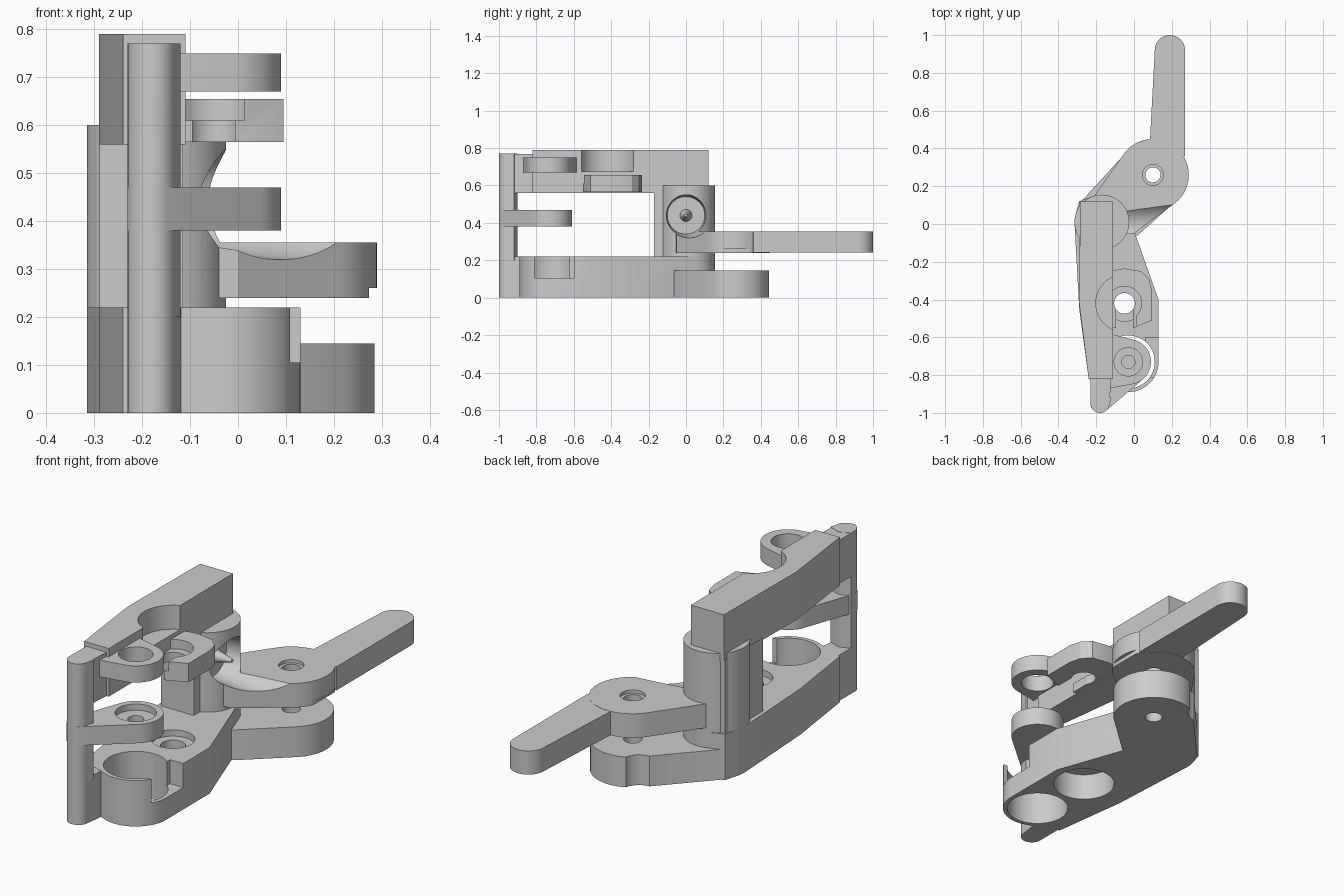
import bpy, bmesh
from math import cos, sin, pi
from mathutils import Matrix, Vector
from mathutils.geometry import convex_hull_2d

cube = bpy.data.objects.get("Cube")
if cube:
    bpy.data.objects.remove(cube, do_unlink=True)

grey = bpy.data.materials.new("light grey")
grey.use_nodes = True
grey.diffuse_color = (0.6, 0.6, 0.6, 1)
grey.node_tree.nodes["Principled BSDF"].inputs["Base Color"].default_value = (0.6, 0.6, 0.6, 1)


def add_object(name, bm):
    bmesh.ops.recalc_face_normals(bm, faces=bm.faces[:])
    mesh = bpy.data.meshes.new(name)
    bm.to_mesh(mesh)
    bm.free()
    mesh.materials.append(grey)
    ob = bpy.data.objects.new(name, mesh)
    bpy.context.collection.objects.link(ob)
    return ob


def hull(z0, z1, *items):
    """Prism around corners (x, y) and discs (x, y, radius)."""
    pts = []
    for it in items:
        if len(it) == 2:
            pts.append(Vector(it))
        else:
            x, y, r = it
            pts += [Vector((x + r * cos(a * pi / 32), y + r * sin(a * pi / 32))) for a in range(64)]
    bm = bmesh.new()
    ring = [bm.verts.new((pts[i].x, pts[i].y, z0)) for i in convex_hull_2d(pts)]
    face = bm.faces.new(ring)
    out = bmesh.ops.extrude_face_region(bm, geom=[face])
    top = [v for v in out["geom"] if isinstance(v, bmesh.types.BMVert)]
    bmesh.ops.translate(bm, verts=top, vec=(0, 0, z1 - z0))
    return add_object("helper", bm)


def box(x0, x1, y0, y1, z0, z1):
    return hull(z0, z1, (x0, y0), (x1, y0), (x1, y1), (x0, y1))


def side_cone(x0, x1, r0, r1, z):
    """Cone lying along x."""
    bm = bmesh.new()
    turn = Matrix.Translation(((x0 + x1) / 2, 0, z)) @ Matrix.Rotation(pi / 2, 4, "Y")
    bmesh.ops.create_cone(bm, cap_ends=True, segments=64, radius1=r0, radius2=r1,
                          depth=x1 - x0, matrix=turn)
    return add_object("helper", bm)


def part(name, adds, cuts=()):
    """Join the solids, subtract the cutters, and shade."""
    ob = adds[0]
    ob.name = ob.data.name = name
    helpers = [(h, "UNION") for h in adds[1:]] + [(h, "DIFFERENCE") for h in cuts]
    for h, op in helpers:
        mod = ob.modifiers.new("solid", "BOOLEAN")
        mod.operation, mod.solver, mod.object = op, "EXACT", h
    bpy.context.view_layer.update()
    done = bpy.data.meshes.new_from_object(ob.evaluated_get(bpy.context.evaluated_depsgraph_get()))
    ob.modifiers.clear()
    ob.data = done
    for h, op in helpers:
        bpy.data.objects.remove(h, do_unlink=True)
    bpy.ops.object.select_all(action="DESELECT")
    ob.select_set(True)
    bpy.context.view_layer.objects.active = ob
    bpy.ops.object.shade_smooth_by_angle(angle=0.5)
    return ob


# Shared axes
FX, FY = -0.03, -0.73     # front bore
MX, MY = -0.05, -0.42     # middle bore
PX, PY = 0.10, 0.26       # lever pivot
post_tip = (-0.18, -0.95, 0.05)

# Base with bored front lobe, middle bore and low rear lobe
part("base", [
    hull(0, 0.22, (-0.29, 0.12), (-0.29, -0.45), (-0.24, -0.82), (FX, FY, 0.16),
         (0.13, -0.4), (0, -0.06), (-0.17, 0.01, 0.145)),
    hull(0, 0.145, (PX, PY, 0.185), (-0.28, 0.119), (-0.1, -0.1), (0.02, -0.06)),
    hull(0, 0.219, post_tip, (-0.23, -0.8), (-0.11, -0.8)),
], [
    hull(-0.1, 0.3, (FX, FY, 0.14)),
    box(0.06, 0.2, -0.81, -0.6, 0.105, 0.3),
    hull(-0.1, 0.13, (MX, MY, 0.14)),
    hull(0.1, 0.3, (MX, MY, 0.055)),
    hull(0.19, 0.3, (MX, MY, 0.095)),
    hull(-0.1, 0.2, (PX, PY, 0.04)),
    hull(-0.1, 0.2, (-0.06, 0.44, 0.08)),
])

# Rear column with a conical side socket
part("column", [
    hull(0.2, 0.6, (-0.17, 0.01, 0.145)),
    box(-0.289, -0.115, -0.17, 0.119, 0.2, 0.57),
], [side_cone(-0.13, 0.25, 0.1, 0.137, 0.44)])
part("socket_pin", [side_cone(-0.14, -0.03, 0.035, 0.008, 0.44)])

# Lever with pivot hole, scoop and long handle
part("lever", [
    hull(0.24, 0.355, (PX, PY, 0.19), (-0.23, 0.12), (-0.13, -0.06), (0, -0.05)),
    hull(0.241, 0.354, (0.19, 0.92, 0.08), (0.085, 0.45), (0.27, 0.36), (0.1, 0.3)),
], [
    hull(0.2, 0.4, (PX, PY, 0.04)),
    hull(0.34, 0.4, (PX, PY, 0.055)),
    side_cone(-0.13, 0.25, 0.1, 0.137, 0.44),
    box(0.273, 0.4, 0.1, 0.5, 0.2, 0.26),
])

# Top beam with round clearance pocket
part("top_beam", [
    hull(0.56, 0.79, (-0.285, 0.12), (-0.29, -0.42), (-0.24, -0.82), (-0.11, -0.82), (-0.11, 0.12)),
], [hull(0.675, 0.9, (MX, MY, 0.152))])

# Front post, thicker where it meets the beam
part("front_post", [
    hull(0.2, 0.77, post_tip, (-0.23, -0.92), (-0.12, -0.92)),
    hull(0.561, 0.769, post_tip, (-0.23, -0.81), (-0.12, -0.81)),
])

# Upper ring on the beam, over the front bore
part("upper_ring", [
    hull(0.67, 0.75, (FX, FY, 0.12), (-0.13, -0.87), (-0.13, -0.58)),
], [hull(0.6, 0.8, (FX, FY, 0.075))])

# Middle arm from the post, with a stepped blind pocket
part("middle_arm", [
    hull(0.38, 0.47, (FX, FY, 0.12), (-0.18, -0.949, 0.051)),
], [
    hull(0.44, 0.5, (FX, FY, 0.09)),
    hull(0.41, 0.5, (FX, FY, 0.035)),
])

# Slotted jaw on the beam, over the middle bore
part("slotted_jaw", [
    hull(0.565, 0.655, (-0.13, -0.25), (-0.05, -0.235), (0.04, -0.25), (0.08, -0.29),
         (0.095, -0.35), (0.095, -0.51), (0, -0.55), (-0.13, -0.55)),
], [
    hull(0.5, 0.7, (MX, MY, 0.055)),
    hull(0.61, 0.7, (MX, MY, 0.09)),
    hull(0.61, 0.7, (MX, MY, 0.063), (MX, -0.7, 0.063)),
    hull(0.5, 0.65, (MX, MY, 0.045), (MX, -0.7, 0.045)),
])
